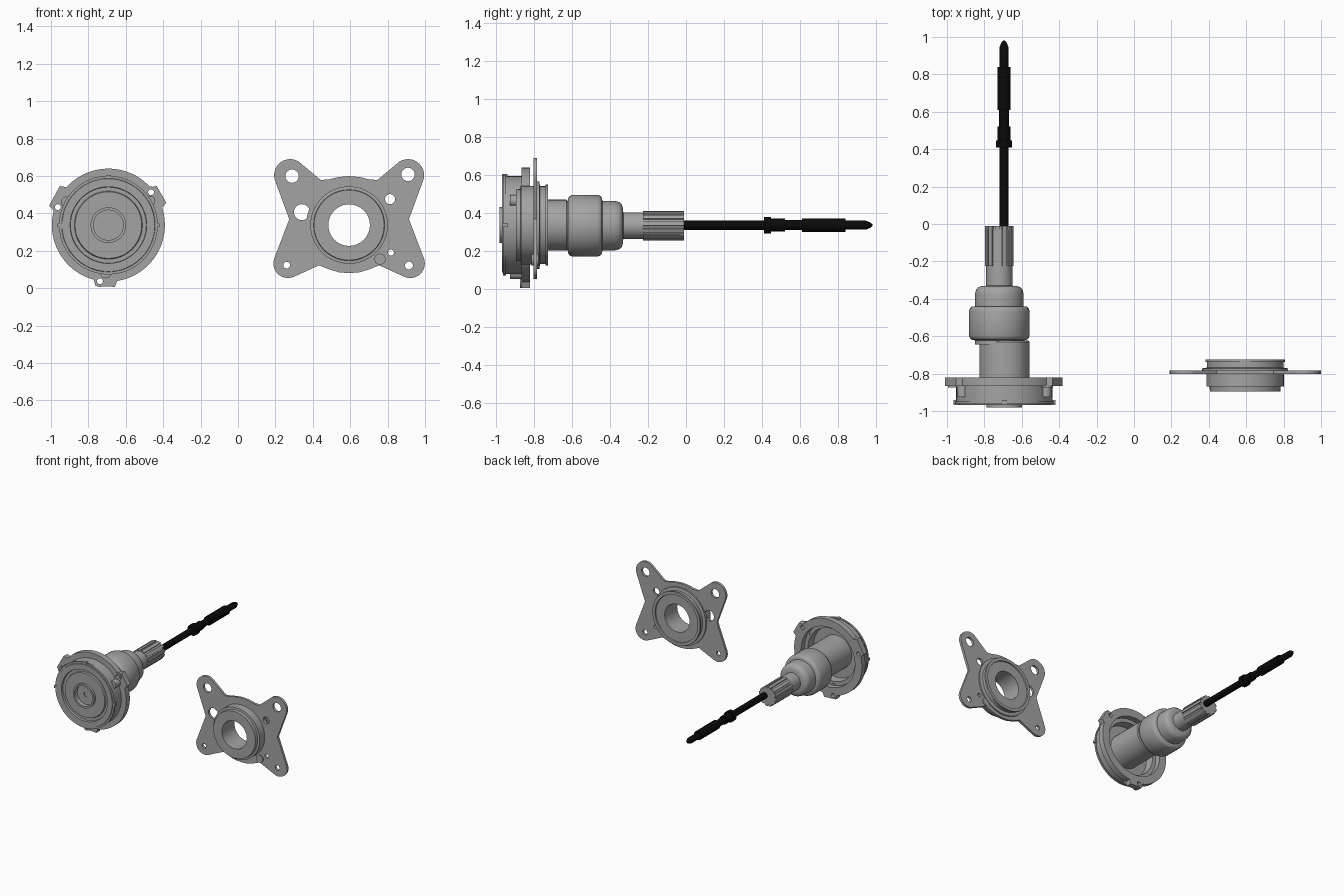
import bpy, bmesh, math
from mathutils import Matrix

if "Cube" in bpy.data.objects:
    bpy.data.objects.remove(bpy.data.objects["Cube"])


def material(name, v):
    m = bpy.data.materials.new(name)
    m.diffuse_color = (v, v, v, 1)
    m.use_nodes = True
    m.node_tree.nodes["Principled BSDF"].inputs["Base Color"].default_value = m.diffuse_color
    return m


STEEL = material("steel grey", 0.37)
BLACK = material("rod black", 0.003)


def finish(ob, mat, angle=35):
    ob.data.materials.clear()
    ob.data.materials.append(mat)
    bpy.ops.object.select_all(action='DESELECT')
    ob.select_set(True)
    bpy.context.view_layer.objects.active = ob
    bpy.ops.object.shade_smooth_by_angle(angle=math.radians(angle))
    return ob


def lathe(name, profile, cx, cz, mat=STEEL, n=40):
    """Revolve a closed loop of (radius, y) about a y-parallel axis."""
    bm = bmesh.new()
    rings = []
    for r, y in profile:
        if r < 1e-5:
            rings.append([bm.verts.new((cx, y, cz))] * n)
        else:
            rings.append([bm.verts.new((cx + r * math.cos(2 * math.pi * i / n), y,
                                        cz + r * math.sin(2 * math.pi * i / n))) for i in range(n)])
    for a, b in zip(rings, rings[1:] + rings[:1]):
        for i in range(n):
            j = (i + 1) % n
            vs = list(dict.fromkeys((a[i], a[j], b[j], b[i])))
            if len(vs) > 2:
                bm.faces.new(vs)
    bmesh.ops.recalc_face_normals(bm, faces=bm.faces)
    me = bpy.data.meshes.new(name)
    bm.to_mesh(me)
    bm.free()
    ob = bpy.data.objects.new(name, me)
    bpy.context.collection.objects.link(ob)
    return finish(ob, mat)


def slab(name, loops, y0, y1, mat=STEEL):
    """Extrude an x-z outline (first loop) with holes (other loops) from y0 to y1."""
    cu = bpy.data.curves.new(name, 'CURVE')
    cu.dimensions = '2D'
    cu.fill_mode = 'BOTH'
    cu.extrude = (y1 - y0) / 2
    for pts in loops:
        s = cu.splines.new('POLY')
        s.points.add(len(pts) - 1)
        for p, (x, z) in zip(s.points, pts):
            p.co = (x, z, 0, 1)
        s.use_cyclic_u = True
    ob = bpy.data.objects.new(name, cu)
    bpy.context.collection.objects.link(ob)
    bpy.ops.object.select_all(action='DESELECT')
    ob.select_set(True)
    bpy.context.view_layer.objects.active = ob
    bpy.ops.object.convert(target='MESH')
    ob = bpy.context.view_layer.objects.active
    bm = bmesh.new()
    bm.from_mesh(ob.data)
    bmesh.ops.remove_doubles(bm, verts=bm.verts, dist=1e-5)
    bm.transform(Matrix.Translation((0, (y0 + y1) / 2, 0)) @ Matrix.Rotation(math.pi / 2, 4, 'X'))
    bmesh.ops.recalc_face_normals(bm, faces=bm.faces)
    bm.to_mesh(ob.data)
    bm.free()
    return finish(ob, mat)


def arc(cx, cz, r, a0=0, a1=360, n=20):
    full = a1 - a0 == 360
    steps = n if full else n - 1
    return [(cx + r * math.cos(math.radians(a0 + (a1 - a0) * i / steps)),
             cz + r * math.sin(math.radians(a0 + (a1 - a0) * i / steps))) for i in range(n)]


# ---- Hub assembly ----
HX, HZ = -0.693, 0.337

# Hub body: stepped front with a centre recess, open cavity at the back
lathe("hub_body", [
    (0, -0.94), (0.02, -0.94), (0.02, -0.945), (0.08, -0.945), (0.08, -0.98), (0.095, -0.98),
    (0.095, -0.962), (0.178, -0.962), (0.182, -0.95), (0.203, -0.95), (0.205, -0.968),
    (0.248, -0.968), (0.25, -0.962), (0.264, -0.962), (0.264, -0.948), (0.258, -0.948),
    (0.258, -0.845), (0.24, -0.845), (0.24, -0.865), (0.21, -0.865), (0.205, -0.93), (0, -0.93)],
    HX, HZ, n=48)

# Flange with three lugs and bolt holes
LUGS = (30, 151, 267)
outline = []
for a in range(0, 360, 3):
    r = 0.302
    for c in LUGS:
        if abs(a - c) <= 11:
            r = 0.328 / math.cos(math.radians(a - c))
    outline.append((HX + r * math.cos(math.radians(a)), HZ + r * math.sin(math.radians(a))))
bolts = [(-0.465, 0.513), (-0.963, 0.433), (-0.738, 0.037)]
slab("hub_flange", [outline, arc(HX, HZ, 0.24, n=48)] + [arc(x, z, 0.016, n=14) for x, z in bolts],
     -0.865, -0.82)
for i, (x, z) in enumerate(bolts):
    lathe(f"bolt_collar_{i}", [(0.016, -0.873), (0.031, -0.873), (0.031, -0.86), (0.016, -0.86)], x, z, n=18)

# Bosses beside the lugs and small tabs on the rim
for i, c in enumerate(LUGS):
    t = math.radians(c)
    x, z = HX + 0.255 * math.cos(t), HZ + 0.255 * math.sin(t)
    lathe(f"lug_boss_{i}", [(0, -0.925), (0.03, -0.925), (0.03, -0.86), (0, -0.86)], x, z, n=16)
for i, c in enumerate((0, 90, 180)):
    t = math.radians(c)
    x, z = HX + 0.258 * math.cos(t), HZ + 0.258 * math.sin(t)
    slab(f"rim_tab_{i}", [[(x - .014, z - .01), (x + .014, z - .01), (x + .014, z + .01), (x - .014, z + .01)]],
         -0.967, -0.94)

# Sleeve rising out of the cavity
lathe("hub_sleeve", [(0, -0.935), (0.134, -0.935), (0.134, -0.63), (0.128, -0.622), (0, -0.622)], HX, HZ)

# Joint housing and shaft, slightly off the hub axis
JX, JZ = -0.72, 0.334
lathe("joint_housing", [
    (0, -0.645), (0.13, -0.645), (0.13, -0.622), (0.145, -0.62), (0.156, -0.612), (0.162, -0.598),
    (0.162, -0.465), (0.157, -0.45), (0.147, -0.442), (0.13, -0.44), (0.13, -0.375), (0.125, -0.353),
    (0.114, -0.339), (0.095, -0.332), (0.07, -0.33), (0.07, -0.03), (0, -0.03)], JX, JZ)

# Splined shaft end
spline = []
for k in range(12):
    for da, r in ((0, 0.077), (9, 0.077), (18, 0.077), (19.5, 0.068), (28.5, 0.068)):
        t = math.radians(k * 30 + da)
        spline.append((JX + r * math.cos(t), JZ + r * math.sin(t)))
slab("shaft_spline", [spline], -0.225, -0.01)

# Black rod with collars and a pointed tip
lathe("rod", [
    (0, -0.05), (0.025, -0.05), (0.025, 0.41), (0.044, 0.41), (0.044, 0.447), (0.034, 0.447),
    (0.034, 0.52), (0.026, 0.52), (0.026, 0.61), (0.036, 0.61), (0.036, 0.84), (0.024, 0.84),
    (0.024, 0.945), (0.014, 0.97), (0.005, 0.98), (0, 0.982)], -0.695, HZ, BLACK, 20)

# ---- Mounting plate ----
PX, PZ = 0.594, 0.337
half = ([(PX, 0.08), (0.65, 0.085), (0.70, 0.10), (0.755, 0.122)]
        + arc(0.921, 0.132, 0.078, -115, 20, 14) + [(0.914, 0.369)]
        + arc(0.909, 0.604, 0.086, -20, 122, 14)
        + [(0.745, 0.578), (0.70, 0.582), (0.65, 0.594), (PX, 0.599)])
plate = half + [(2 * PX - x, z) for x, z in half[-2:0:-1]]
holes = [(0.289, 0.599, 0.036), (0.909, 0.608, 0.036), (0.26, 0.123, 0.018), (0.914, 0.121, 0.021),
         (0.342, 0.406, 0.043), (0.813, 0.476, 0.027), (0.818, 0.19, 0.016), (PX, PZ, 0.15)]
slab("mounting_plate", [plate] + [arc(x, z, r) for x, z, r in holes], -0.803, -0.783)

# Bearing boss through the plate
lathe("plate_boss", [
    (0.111, -0.895), (0.188, -0.895), (0.19, -0.87), (0.207, -0.868), (0.207, -0.80), (0.23, -0.795),
    (0.23, -0.772), (0.205, -0.768), (0.205, -0.738), (0.213, -0.738), (0.213, -0.725),
    (0.19, -0.725), (0.188, -0.735), (0.111, -0.735)], PX, PZ, n=48)

# Small stud on the plate
lathe("plate_stud", [(0, -0.812), (0.03, -0.812), (0.03, -0.776), (0, -0.776)], 0.759, 0.155, n=18)
